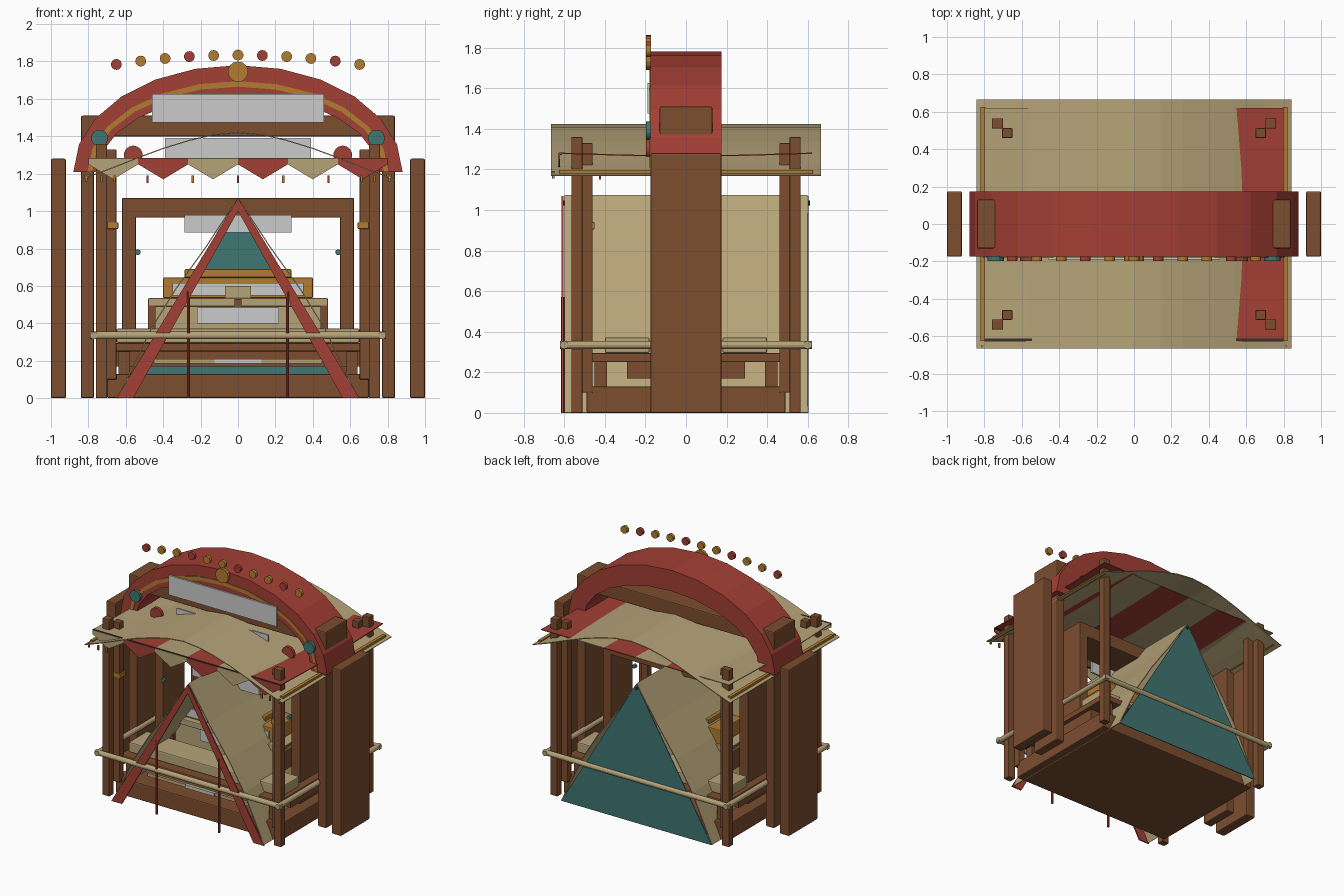
import bpy, math
from mathutils import Vector

if "Cube" in bpy.data.objects:
    bpy.data.objects.remove(bpy.data.objects["Cube"])


def mat(name, c):
    m = bpy.data.materials.new(name)
    m.diffuse_color = (*c, 1)
    m.use_nodes = True
    m.node_tree.nodes["Principled BSDF"].inputs["Base Color"].default_value = m.diffuse_color
    return m


WOOD = mat("wood", (0.2, 0.075, 0.028))
RED = mat("red_cloth", (0.37, 0.05, 0.035))
TAN = mat("tan_cloth", (0.47, 0.37, 0.19))
GOLD = mat("gold", (0.45, 0.2, 0.03))
TEAL = mat("teal_cloth", (0.05, 0.18, 0.17))
DARK = mat("dark_rope", (0.04, 0.03, 0.02))


def mesh(name, verts, faces, m=None, thick=0):
    me = bpy.data.meshes.new(name)
    me.from_pydata(verts, [], faces)
    ob = bpy.data.objects.new(name, me)
    bpy.context.collection.objects.link(ob)
    if m:
        me.materials.append(m)
    if thick:
        s = ob.modifiers.new("thickness", 'SOLIDIFY')
        s.thickness, s.offset = thick, 0
    return ob


def box(name, x, y, z, m=None, bevel=0.0):
    v = [(a, b, c) for a in x for b in y for c in z]
    f = [(0, 1, 3, 2), (4, 6, 7, 5), (0, 4, 5, 1), (2, 3, 7, 6), (0, 2, 6, 4), (1, 5, 7, 3)]
    ob = mesh(name, v, f, m)
    if bevel:
        b = ob.modifiers.new("bevel", 'BEVEL')
        b.width, b.segments = bevel, 2
    return ob


def span(s, a, b):
    return tuple(sorted((s * a, s * b)))


def rod(name, a, b, r, m, n=10):
    a, b = Vector(a), Vector(b)
    d = b - a
    bpy.ops.mesh.primitive_cylinder_add(vertices=n, radius=r, depth=d.length, location=(a + b) / 2,
                                        rotation=d.to_track_quat('Z', 'Y').to_euler())
    ob = bpy.context.object
    ob.name = name
    ob.data.materials.append(m)
    return ob


def disc(name, x, z, r, m, y=-0.185, d=0.024):
    return rod(name, (x, y - d / 2, z), (x, y + d / 2, z), r, m, 14)


def sheet(name, prof, y0, y1, m, thick=0.006):
    n = len(prof)
    v = [(x, y, z) for y in (y0, y1) for x, z in prof]
    return mesh(name, v, [(i, i + 1, n + i + 1, n + i) for i in range(n - 1)], m, thick)


def arch(name, outer, inner, y0, y1, m, n=12):
    # half elliptical band extruded along y
    v = []
    for i in range(n + 1):
        t = math.pi * i / n
        for (a, b), y in ((outer, y0), (outer, y1), (inner, y1), (inner, y0)):
            v.append((a * math.cos(t), y, 1.21 + b * math.sin(t)))
    f = [(4*i + k, 4*i + (k + 1) % 4, 4*i + 4 + (k + 1) % 4, 4*i + 4 + k)
         for i in range(n) for k in range(4)]
    f += [(3, 2, 1, 0), (4*n, 4*n + 1, 4*n + 2, 4*n + 3)]
    return mesh(name, v, f, m)


# gateway: outer panels, posts, beam and red arch
for s in (-1, 1):
    box("side_panel", span(s, 0.92, 1.0), (-0.175, 0.175), (0, 1.28), WOOD, 0.008)
    box("gate_post", span(s, 0.77, 0.84), (-0.13, 0.13), (0, 1.42), WOOD, 0.008)
box("gate_beam", (-0.84, 0.84), (-0.13, 0.13), (1.4, 1.51), WOOD, 0.008)
arch("red_arch", (0.88, 0.57), (0.75, 0.41), -0.175, 0.175, RED)
arch("arch_gold_trim", (0.805, 0.485), (0.78, 0.455), -0.18, -0.17, GOLD)

# blank sign boards
box("upper_sign", (-0.46, 0.46), (-0.19, -0.178), (1.475, 1.625))
box("lower_sign", (-0.39, 0.39), (-0.19, -0.178), (1.285, 1.39))
box("inner_sign", (-0.285, 0.285), (-0.15, -0.135), (0.885, 0.98))

# bulbs and medallions on the arch
for i in range(-5, 6):
    x = 0.13 * i
    disc("arch_bulb", x, 1.834 - 0.05 * (abs(x) / 0.65) ** 2, 0.029,
         RED if (i + 5) % 3 == 0 else GOLD)
disc("crown_medallion", 0, 1.745, 0.055, GOLD)
for s in (-1, 1):
    disc("teal_medallion", s * 0.74, 1.39, 0.045, TEAL)
    disc("red_medallion", s * 0.56, 1.3, 0.05, RED)
    disc("small_lantern", s * 0.535, 0.78, 0.015, TEAL, -0.14)

# canopy: curved tan roof over a flat striped sheet
half = [(0.14, 1.406), (0.26, 1.378), (0.4, 1.335), (0.53, 1.287), (0.7, 1.22), (0.84, 1.17)]
roof = [(-x, z) for x, z in reversed(half)] + [(0, 1.42)] + half
sheet("canopy_roof", roof, -0.665, 0.665, TAN)
w = 1.6 / 6
for i in range(6):
    x0, x1 = -0.8 + i * w, -0.8 + (i + 1) * w
    m = RED if i % 2 else TAN
    v = [(x, y, z) for y, z in ((-0.62, 1.28), (-0.3, 1.27), (0, 1.265), (0.3, 1.27), (0.62, 1.28))
         for x in (x0, x1)]
    mesh("canopy_stripe", v, [(2*k, 2*k + 1, 2*k + 3, 2*k + 2) for k in range(4)], m, 0.006)
    mesh("valance_flag", [(x0, -0.625, 1.28), (x1, -0.625, 1.28), (x1, -0.625, 1.25),
                          ((x0 + x1) / 2, -0.625, 1.17), (x0, -0.625, 1.25)],
         [(0, 1, 2, 3, 4)], m, 0.006)
box("canopy_front_bar", (-0.8, 0.8), (-0.625, -0.612), (1.272, 1.284), DARK)
for s in (-1, 1):
    box("canopy_side_bar", span(s, 0.795, 0.82), (-0.625, 0.625), (1.178, 1.198), GOLD)
for i in range(-2, 3):
    box("tassel", (0.242*i - 0.006, 0.242*i + 0.006), (-0.43, -0.418), (1.15, 1.19), GOLD if i % 2 else RED)
for s in (-1, 1):
    for x in (0.66, 0.73, 0.81):
        box("edge_tassel", (s*x - 0.006, s*x + 0.006), (-0.66, -0.648), (1.155, 1.19), GOLD)

# paired corner posts
for s in (-1, 1):
    for t in (-1, 1):
        box("corner_post", span(s, 0.7, 0.76), span(t, 0.51, 0.565), (0, 1.36), WOOD, 0.005)
        box("inner_corner_post", span(s, 0.65, 0.705), span(t, 0.46, 0.512), (0.1, 1.33), WOOD, 0.005)
    box("post_band", span(s, 0.64, 0.7), (-0.518, -0.45), (0.905, 0.94), GOLD, 0.004)

# tan railing ring
for s in (-1, 1):
    rod("long_rail", (-0.79, s*0.6, 0.335), (0.79, s*0.6, 0.335), 0.02, TAN, 12)
    rod("side_rail", (s*0.77, -0.62, 0.335), (s*0.77, 0.62, 0.335), 0.02, TAN, 12)

# base, platform on short legs, cushions
box("base", (-0.7, 0.7), (-0.49, 0.49), (0, 0.13), WOOD, 0.008)
box("platform", (-0.68, 0.68), (-0.47, 0.47), (0.25, 0.295), WOOD, 0.006)
box("platform_apron", (-0.65, 0.65), (-0.29, 0.29), (0.17, 0.25), WOOD)
box("step_bar", (-0.45, 0.45), (-0.46, -0.44), (0.185, 0.21), TAN)
box("step_plate", (-0.125, 0.125), (-0.468, -0.455), (0.185, 0.21))
for s in (-1, 1):
    for t in (-1, 1):
        box("platform_leg", span(s, 0.58, 0.64), span(t, 0.39, 0.45), (0.12, 0.26), WOOD)
    box("long_cushion", (-0.65, 0.65), span(s, 0.18, 0.4), (0.295, 0.372), TAN, 0.008)

# inner timber frame
for s in (-1, 1):
    box("frame_post", span(s, 0.545, 0.62), (-0.13, 0.13), (0.13, 1.0), WOOD, 0.006)
box("frame_beam", (-0.62, 0.62), (-0.13, 0.13), (0.965, 1.07), WOOD, 0.006)

# stepped counter inside the tent
box("counter_base", (-0.44, 0.44), (-0.13, 0.15), (0.29, 0.49), TAN)
box("counter_panel", (-0.22, 0.22), (-0.145, -0.13), (0.4, 0.485))
box("counter_top", (-0.48, 0.48), (-0.16, 0.16), (0.49, 0.535), TAN, 0.005)
box("gold_tier", (-0.4, 0.4), (-0.12, 0.15), (0.535, 0.645), GOLD, 0.006)
box("tier_panel", (-0.35, 0.35), (-0.132, -0.12), (0.55, 0.615))
box("top_tier", (-0.285, 0.285), (-0.08, 0.13), (0.645, 0.69), GOLD, 0.006)
box("counter_box", (-0.07, 0.07), (-0.16, -0.12), (0.535, 0.6), TAN)
box("counter_latch", (-0.02, 0.02), (-0.17, -0.15), (0.49, 0.53), WOOD)
for s in (-1, 1):
    box("counter_post", span(s, 0.44, 0.48), (-0.16, 0.16), (0.29, 0.53), WOOD)

# tent: bulging tan sides, teal back, red front strips
side = [(0.64, 0), (0.47, 0.36), (0.335, 0.58), (0.17, 0.81)]
sheet("tent_cloth", [(-x, z) for x, z in side] + [(0, 1.07)] + side[::-1], -0.6, 0.6, TAN)
mesh("tent_back", [(-0.64, 0.6, 0), (0.64, 0.6, 0), (0, 0.6, 1.07)], [(0, 1, 2)], TEAL, 0.006)
rod("tent_ridge", (0, -0.61, 1.035), (0, 0.61, 1.035), 0.012, DARK)
for s in (-1, 1):
    mesh("tent_front_strip", [(s*0.65, -0.608, 0), (s*0.56, -0.608, 0), (0, -0.608, 1.0),
                              (0, -0.608, 1.07)], [(0, 1, 2, 3)], RED, 0.01)
    rod("tent_front_pole", (s*0.265, -0.608, 0), (s*0.265, -0.608, 0.57), 0.009, RED)
